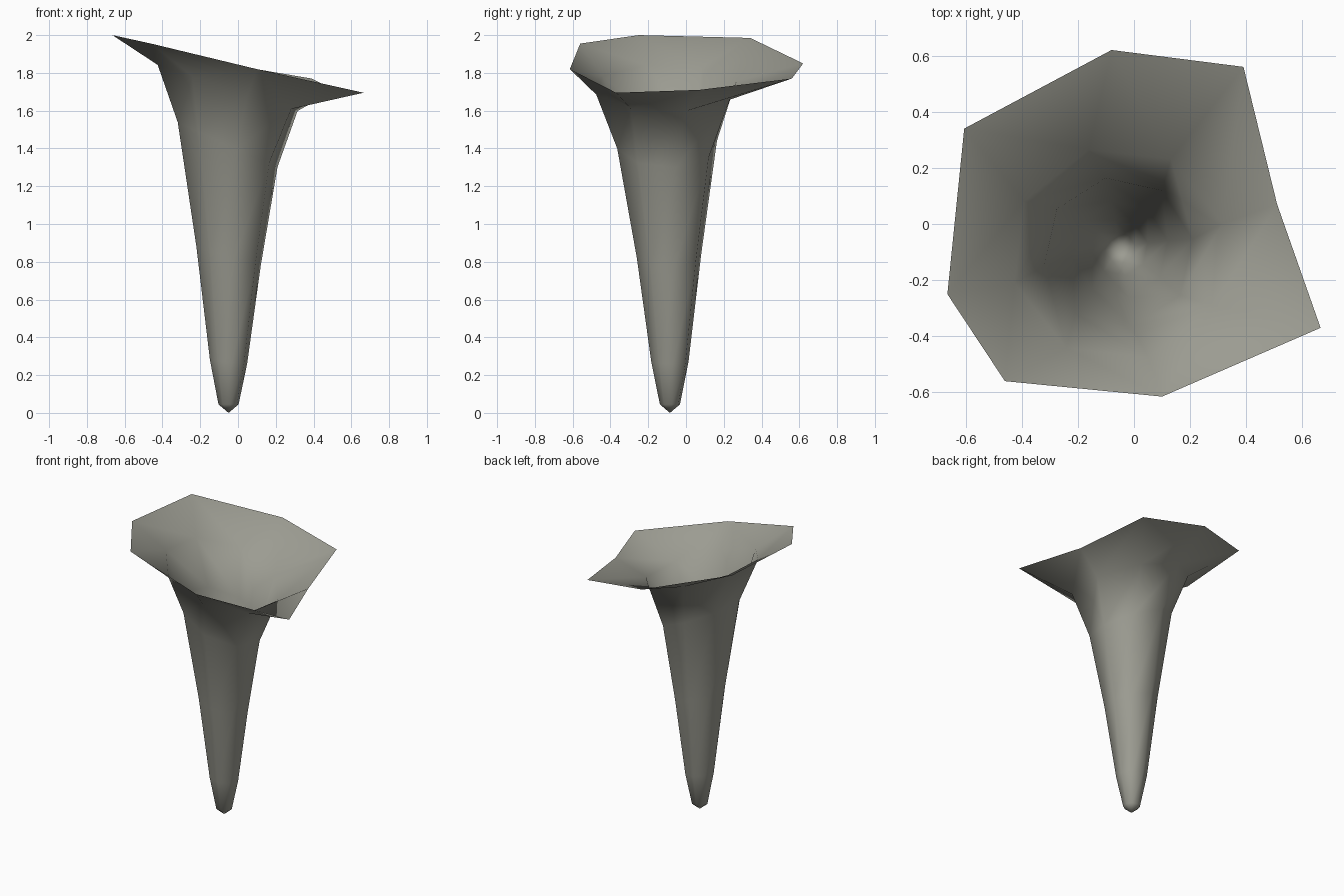
import bpy, bmesh
from math import sin, cos, radians

cube = bpy.data.objects.get("Cube")
if cube:
    bpy.data.objects.remove(cube)

# Single matte stone-grey colour
grey = bpy.data.materials.new("warm_grey")
grey.use_nodes = True
colour = (0.33, 0.33, 0.285, 1)
grey.diffuse_color = colour
bsdf = grey.node_tree.nodes["Principled BSDF"]
bsdf.inputs["Base Color"].default_value = colour
bsdf.inputs["Roughness"].default_value = 0.9

SIDES = 8
# Tube rings: centre x, centre y, radius, height, sideways tilt, phase in degrees
rings = [
    (-0.05, -0.085, 0.054, 0.045, 0.0, 10),
    (-0.05, -0.085, 0.1, 0.27, -0.1, 10),
    (-0.05, -0.09, 0.173, 0.83, -0.3, 10),
    (-0.055, -0.1, 0.268, 1.42, -0.45, 10),
    (-0.055, -0.105, 0.385, 1.72, -0.33, 16),
]
# Flared lip, counter-clockwise
lip = [(0.51, 0.07, 1.71), (0.39, 0.56, 1.77), (-0.08, 0.62, 1.85), (-0.605, 0.34, 1.985),
       (-0.665, -0.25, 2.0), (-0.46, -0.56, 1.955), (0.10, -0.615, 1.82), (0.665, -0.37, 1.695)]


def ring_points(cx, cy, r, z, tilt, phase):
    for i in range(SIDES):
        a = radians(phase + i * 360 / SIDES)
        yield cx + r * cos(a), cy + r * sin(a), z + tilt * r * cos(a)


# Open trumpet shell
bm = bmesh.new()
loops = [[bm.verts.new(p) for p in ring_points(*ring)] for ring in rings]
loops.append([bm.verts.new(p) for p in lip])
for low, high in zip(loops, loops[1:]):
    for i in range(SIDES):
        j = (i + 1) % SIDES
        if high is loops[-1] and i == 0:
            # Fold the lip along its crease
            bm.faces.new((low[i], low[j], high[j]))
            bm.faces.new((low[i], high[j], high[i]))
        elif high is loops[-1] and i == 6:
            bm.faces.new((low[i], low[j], high[i]))
            bm.faces.new((low[j], high[j], high[i]))
        else:
            bm.faces.new((low[i], low[j], high[j], high[i]))

# Pointed bottom tip
tip = bm.verts.new((-0.05, -0.085, 0.0))
for i in range(SIDES):
    bm.faces.new((tip, loops[0][(i + 1) % SIDES], loops[0][i]))

for face in bm.faces:
    face.smooth = True
mesh = bpy.data.meshes.new("trumpet_shell")
bm.to_mesh(mesh)
bm.free()
mesh.materials.append(grey)
shell = bpy.data.objects.new("trumpet_shell", mesh)
bpy.context.collection.objects.link(shell)
